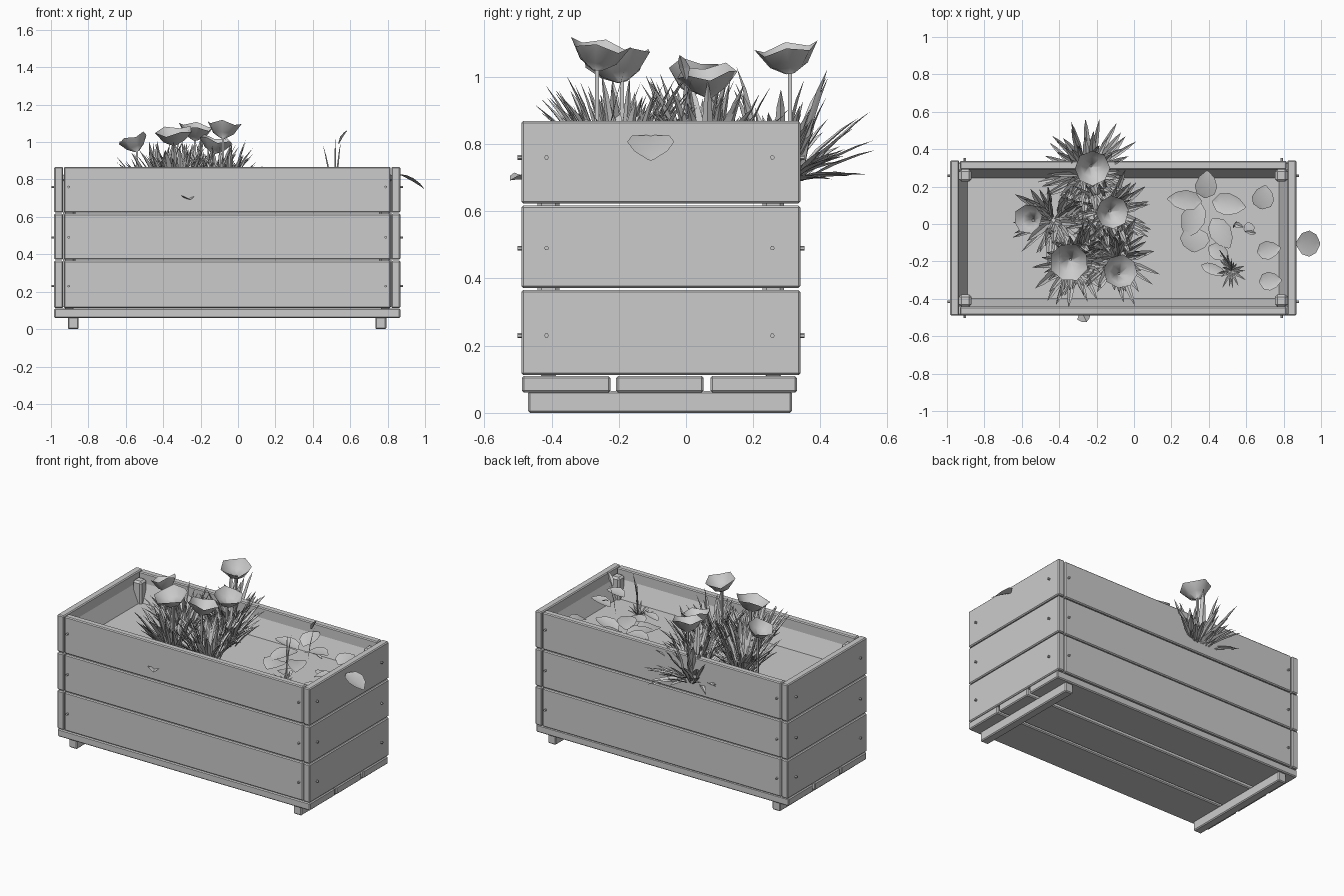
import bpy, bmesh, math, random
from mathutils import Vector, Matrix

if "Cube" in bpy.data.objects:
    bpy.data.objects.remove(bpy.data.objects["Cube"])

random.seed(4)
X0, X1, Y0, Y1 = -0.983, 0.868, -0.49, 0.34
SOIL = 0.69


def finish(name, bm, smooth=False):
    me = bpy.data.meshes.new(name)
    bm.to_mesh(me)
    bm.free()
    ob = bpy.data.objects.new(name, me)
    bpy.context.collection.objects.link(ob)
    if smooth:
        for p in me.polygons:
            p.use_smooth = True
    return ob


def box(name, lo, hi, bevel=0.006):
    lo, hi = Vector(lo), Vector(hi)
    bm = bmesh.new()
    bmesh.ops.create_cube(bm, size=1)
    size = hi - lo
    for v in bm.verts:
        v.co = Vector([c * s for c, s in zip(v.co, size)]) + (lo + hi) / 2
    if bevel:
        bmesh.ops.bevel(bm, geom=bm.edges[:], offset=bevel, segments=1, affect='EDGES')
    return finish(name, bm)


SPEAR = [(0.0, 0.3), (0.45, 1.0), (0.8, 0.6), (1.0, 0.0)]
BROAD = [(0.0, 0.1), (0.2, 0.8), (0.5, 1.0), (0.8, 0.7), (1.0, 0.1)]


def leaf(bm, base, direction, length, width, profile=SPEAR, fold=0.25, droop=0.1):
    """Folded blade: a rib with a strip on either side."""
    d = Vector(direction).normalized()
    side = d.cross(Vector((0, 0, 1)))
    if side.length < 0.01:
        side = Vector((1, 0, 0))
    side.normalize()
    up = side.cross(d)
    rows = []
    for t, w in profile:
        c = Vector(base) + d * length * t - up * droop * length * t * t
        e = up * fold * width * w
        rows.append([bm.verts.new(p) for p in
                     (c - side * width * w / 2 + e, c, c + side * width * w / 2 + e)])
    for a, b in zip(rows, rows[1:]):
        for i in (0, 1):
            bm.faces.new((a[i], a[i + 1], b[i + 1], b[i]))
    bmesh.ops.remove_doubles(bm, verts=rows[-1], dist=1e-5)


def polar(az, el):
    return Vector((math.cos(az) * math.cos(el), math.sin(az) * math.cos(el), math.sin(el)))


# Feet and base boards
for n, x in (("left_foot", -0.91), ("right_foot", 0.735)):
    box(n, (x, -0.47, 0), (x + 0.058, 0.315, 0.065))
for i, (a, b) in enumerate(((-0.488, -0.225), (-0.208, 0.052), (0.073, 0.33))):
    box(f"base_board_{i}", (X0, a, 0.06), (X1, b, 0.11))

# Wall planks with nails
T = 0.048
for i, (z0, z1) in enumerate(((0.112, 0.366), (0.371, 0.617), (0.623, 0.868))):
    box(f"front_plank_{i}", (X0 + T + .004, Y0 + .002, z0), (X1 - T - .004, Y0 + T, z1))
    box(f"back_plank_{i}", (X0 + T + .004, Y1 - T, z0), (X1 - T - .004, Y1 - .002, z1))
    box(f"left_plank_{i}", (X0, Y0, z0), (X0 + T, Y1, z1))
    box(f"right_plank_{i}", (X1 - T, Y0, z0), (X1, Y1, z1))
    zn = (0.23, 0.49, 0.76)[i]
    bm = bmesh.new()
    spots = [((x, y, zn), 'X') for x in (-0.905, 0.79) for y in (Y0 - .004, Y1 + .004)]
    spots += [((x, y, zn), 'Y') for x in (X0 - .005, X1 + .005) for y in (-0.415, 0.257)]
    for p, axis in spots:
        m = Matrix.Translation(p) @ Matrix.Rotation(math.pi / 2, 4, axis)
        bmesh.ops.create_cone(bm, cap_ends=True, segments=6, radius1=.007,
                              radius2=.007, depth=.016, matrix=m)
    finish(f"nails_{i}", bm)

# Inner corner posts
for i, x in enumerate((X0 + T, X1 - T - 0.065)):
    for j, y in enumerate((Y0 + T, Y1 - T - 0.065)):
        box(f"corner_post_{i}{j}", (x, y, 0.11), (x + 0.065, y + 0.065, 0.835), .012)

# Soil with its raised lining
bm = bmesh.new()
rings = []
for inset, z in ((T, 0.80), (T + 0.045, SOIL)):
    a, b, c, d = X0 + inset, X1 - inset, Y0 + inset, Y1 - inset
    rings.append([bm.verts.new((x, y, z)) for x, y in ((a, c), (b, c), (b, d), (a, d))])
for i in range(4):
    j = (i + 1) % 4
    bm.faces.new((rings[0][i], rings[0][j], rings[1][j], rings[1][i]))
bm.faces.new(rings[1])
finish("soil", bm)

# Leaf clumps: x, y, lowest elevation, blades
clumps = [(-0.25, 0.27, 5, 90), (-0.43, 0.02, 38, 60), (-0.32, -0.2, 46, 70),
          (-0.09, -0.19, 42, 70), (-0.14, 0.06, 35, 60)]
for k, (cx, cy, low, count) in enumerate(clumps):
    bm = bmesh.new()
    for _ in range(count):
        az = random.uniform(0, math.tau)
        el = math.radians(random.uniform(low, 84))
        r = random.uniform(0.01, 0.08)
        base = (cx + r * math.cos(az), cy + r * math.sin(az), SOIL)
        length = random.uniform(0.17, 0.21) + 0.15 * math.sin(el) * random.random()
        leaf(bm, base, polar(az + random.uniform(-.4, .4), el), length,
             random.uniform(0.025, 0.045))
    finish(f"leaf_clump_{k}", bm)

# Cup flowers on stems: bottom position, radius, tilt
flowers = [((-0.23, 0.31, 1.01), .095, (.15, .1)), ((-0.54, 0.02, 0.95), .08, (-.1, -.35)),
           ((-0.34, -0.19, 0.985), .105, (.2, -.1)), ((-0.08, -0.265, 1.02), .092, (-.15, .1)),
           ((-0.13, 0.07, 0.94), .09, (.1, .2))]
for k, (p, r, tilt) in enumerate(flowers):
    bm = bmesh.new()
    m = Matrix.Translation(p) @ Matrix.Rotation(tilt[0], 4, 'X') @ Matrix.Rotation(tilt[1], 4, 'Y')
    prev = None
    n = 8
    for rr, h in ((.15, 0), (.6, .025), (1.0, .085)):
        ring = []
        for i in range(n):
            a = math.tau * i / n + k
            dz = .018 * (i % 2) if h > .05 else 0
            ring.append(bm.verts.new(m @ Vector((rr * r * math.cos(a), rr * r * math.sin(a), h - dz))))
        if prev:
            for i in range(n):
                j = (i + 1) % n
                bm.faces.new((prev[i], prev[j], ring[j], ring[i]))
        else:
            bm.faces.new(ring)
        prev = ring
    finish(f"flower_cup_{k}", bm, True)
    box(f"flower_stem_{k}", (p[0] - .006, p[1] - .006, SOIL), (p[0] + .006, p[1] + .006, p[2] + .01), 0)

# Broad fallen leaves on the right: base, azimuth, elevation, length, width
fallen = [((.38, .14, .78), 85, 25, .15, .12), ((.36, .12, .76), 175, 15, .18, .11),
          ((.42, .12, .76), -10, 20, .18, .12), ((.35, .12, .75), 250, 5, .2, .13),
          ((.33, -.02, .73), 265, 5, .13, .16), ((.42, .03, .74), 300, 10, .18, .12),
          ((.40, -.12, .73), -30, 10, .12, .09), ((.36, -.22, .72), -20, 10, .14, .06),
          ((.68, .08, .76), 80, 20, .13, .12), ((.66, -.15, .76), 10, 25, .13, .1),
          ((.67, -.31, .76), 5, 20, .12, .1), ((.62, -.05, .73), 100, 10, .06, .06)]
bm = bmesh.new()
for p, az, el, length, width in fallen:
    leaf(bm, p, polar(math.radians(az), math.radians(el)), length, width, BROAD, .15, .15)
finish("fallen_leaves", bm, True)

# Leaf over the right end, small blade through the front
bm = bmesh.new()
leaf(bm, (.865, -.105, .825), (1, 0, -.45), .148, .14, BROAD, .12, .1)
finish("end_leaf", bm, True)
bm = bmesh.new()
leaf(bm, (-.28, -.47, .695), (.5, -1, .05), .06, .08)
finish("front_leaf_tip", bm)

# Spiky seedling with two tall sprigs
bm = bmesh.new()
for i in range(16):
    leaf(bm, (.52, -.25, SOIL), polar(i * 2.4, random.uniform(.2, 1.1)),
         random.uniform(.07, .13), .014)
leaf(bm, (.51, -.22, SOIL), (-.13, .2, 1), .31, .012)
leaf(bm, (.52, -.25, SOIL), (0, .1, 1), .33, .012)
leaf(bm, (.54, .0, .99), (.5, -.2, 1), .09, .035)
leaf(bm, (.53, -.02, .80), (.05, .1, 1), .2, .01)
leaf(bm, (.65, -.05, .84), (-1, .2, .4), .06, .025)
finish("seedling", bm)
